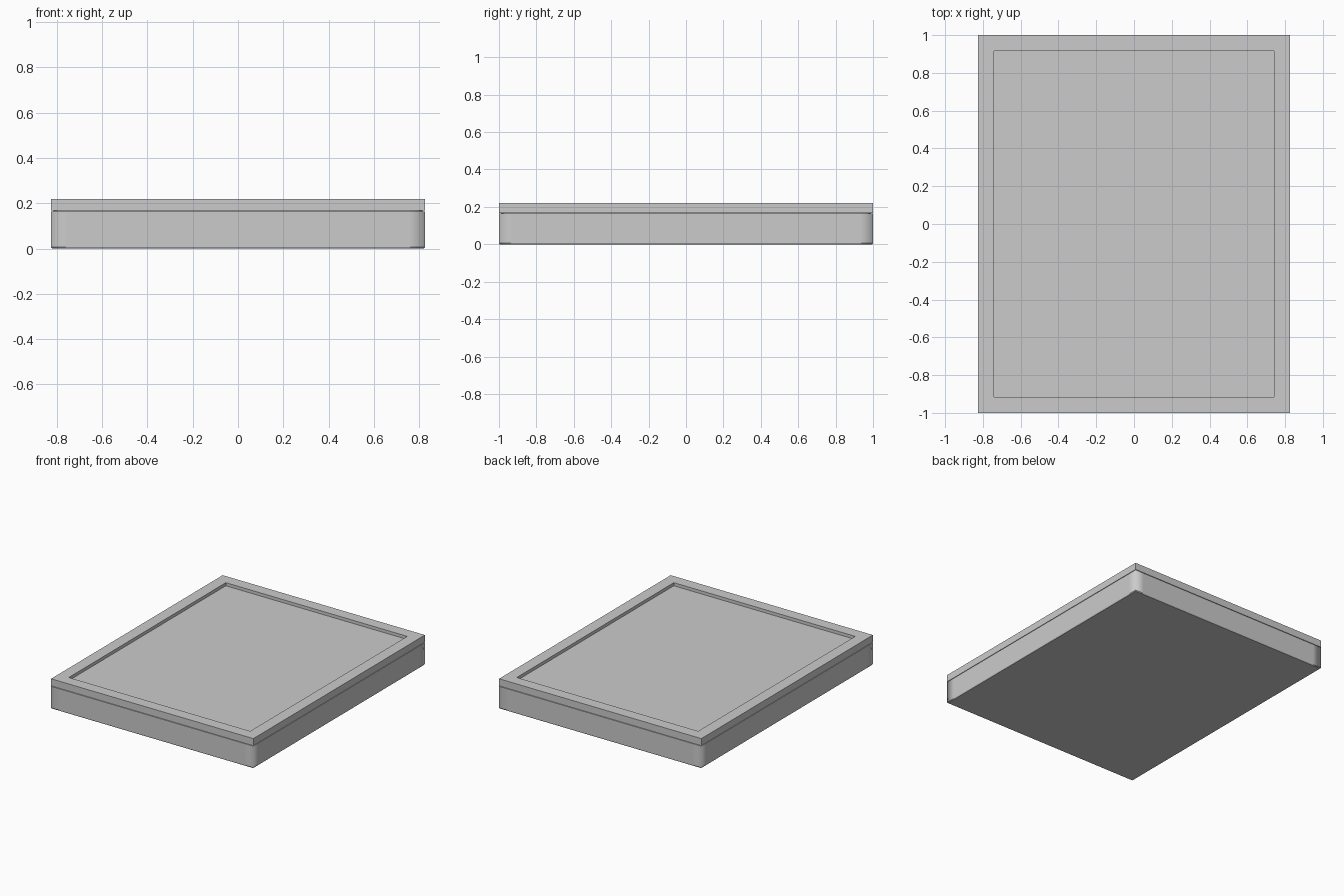
import bpy
import bmesh

if "Cube" in bpy.data.objects:
    bpy.data.objects.remove(bpy.data.objects["Cube"])

HX, HY = 0.825, 1.0      # outer half sizes
RIM = 0.085              # width of the raised border
SOFT = 0.07              # support strip beside each body corner


def outline(inset, soft):
    """Rectangle loop, with optional support points beside each corner."""
    x, y = HX - inset, HY - inset
    corners = [(-x, -y), (x, -y), (x, y), (-x, y)]
    if not soft:
        return corners
    pts = []
    for i, (cx, cy) in enumerate(corners):
        sx, sy = (1 if cx > 0 else -1), (1 if cy > 0 else -1)
        along_x = (cx - sx * soft, cy)
        along_y = (cx, cy - sy * soft)
        pts += [along_y, (cx, cy), along_x] if i % 2 == 0 else [along_x, (cx, cy), along_y]
    return pts


def stack(name, levels, soft=0, cap=True):
    """Skin through (inset, z) loops; cap both ends or close into a ring."""
    bm = bmesh.new()
    loops = [[bm.verts.new((x, y, z)) for x, y in outline(inset, soft)]
             for inset, z in levels]
    n = len(loops[0])
    pairs = list(zip(loops, loops[1:]))
    if cap:
        bm.faces.new(loops[0][::-1])
        bm.faces.new(loops[-1])
    else:
        pairs.append((loops[-1], loops[0]))
    for a, b in pairs:
        for i in range(n):
            j = (i + 1) % n
            bm.faces.new((a[i], a[j], b[j], b[i]))
    bmesh.ops.recalc_face_normals(bm, faces=bm.faces[:])
    # Body: soft vertical corners, crisp horizontal edges
    if soft:
        for f in bm.faces:
            f.smooth = True
        for e in bm.edges:
            e.smooth = abs(e.verts[0].co.z - e.verts[1].co.z) > 1e-5
    mesh = bpy.data.meshes.new(name)
    bm.to_mesh(mesh)
    bm.free()
    obj = bpy.data.objects.new(name, mesh)
    bpy.context.collection.objects.link(obj)
    return obj


# Tray body with a chamfered foot and a thin shadow-gap neck under the lid
stack("body", [(0.004, 0), (0, 0.006), (0, 0.164), (0.01, 0.164), (0.01, 0.169)], soft=SOFT)

# Raised border around the top
stack("lid_frame", [(0, 0.168), (0, 0.22), (RIM, 0.22), (RIM, 0.168)], cap=False)

# Recessed panel inside the border
stack("top_panel", [(RIM, 0.169), (RIM, 0.197)])
